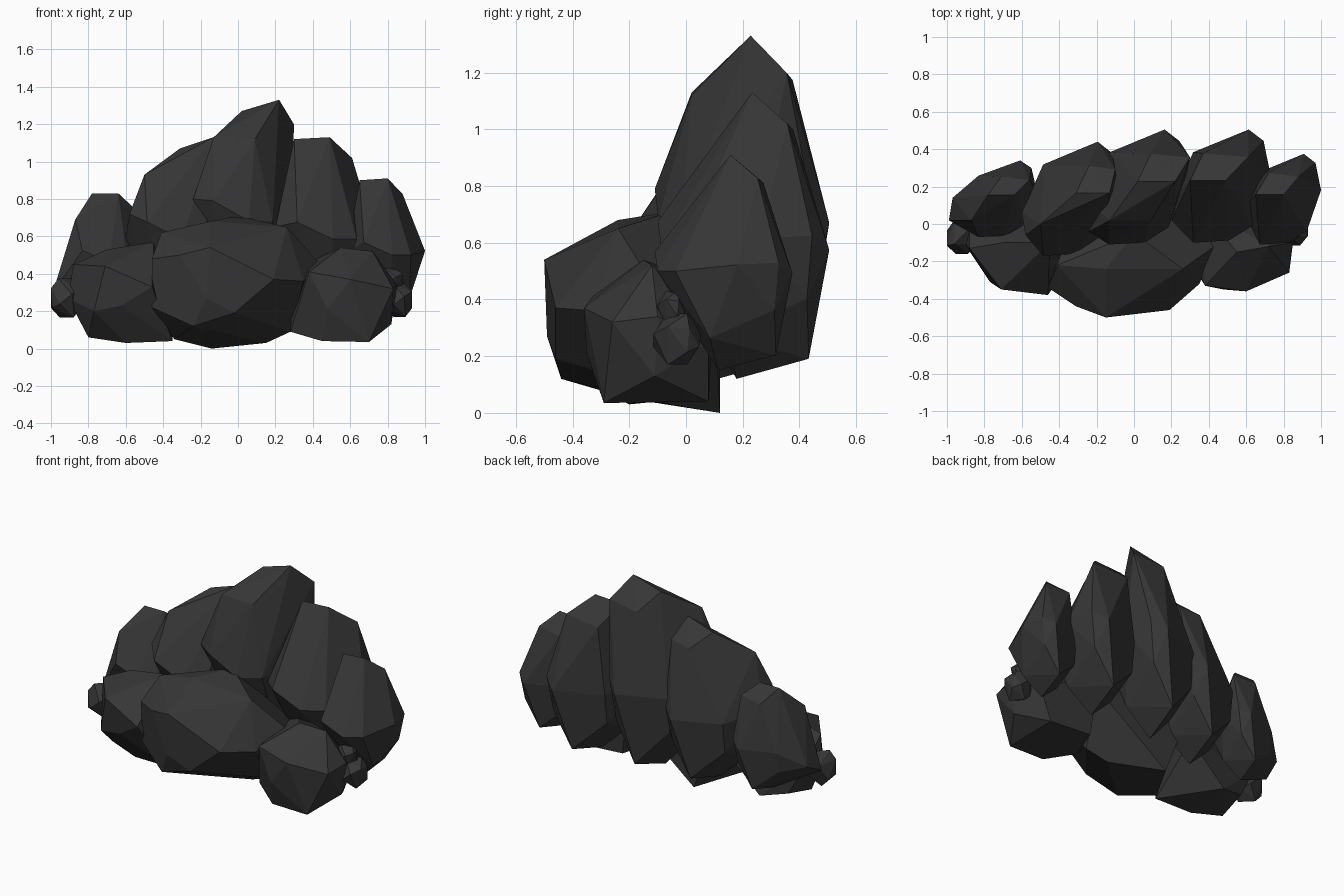
import bpy, bmesh
from mathutils import Vector

stone = bpy.data.materials.new("charcoal_stone")
stone.diffuse_color = (0.037, 0.037, 0.037, 1)


def hull(name, points):
    """Faceted flat-shaded rock: convex hull around a few corner points."""
    bm = bmesh.new()
    for p in points:
        bm.verts.new(p)
    res = bmesh.ops.convex_hull(bm, input=bm.verts[:])
    inner = [v for v in res["geom_interior"] if isinstance(v, bmesh.types.BMVert)]
    bmesh.ops.delete(bm, geom=inner, context='VERTS')
    bmesh.ops.dissolve_limit(bm, angle_limit=0.12, verts=bm.verts[:], edges=bm.edges[:])
    bmesh.ops.recalc_face_normals(bm, faces=bm.faces[:])
    me = bpy.data.meshes.new(name)
    bm.to_mesh(me)
    bm.free()
    me.materials.append(stone)
    ob = bpy.data.objects.new(name, me)
    bpy.context.collection.objects.link(ob)
    return ob


# Shared spire cross-sections inside a unit box: wide belly, wedge-shaped foot
BELLY = [(.78, 1, .45), (.22, .80, .45), (.93, .90, .50), (1, .60, .49),
         (.82, .15, .46), (.58, .02, .46), (.22, 0, .55), (0, .38, .48)]
FOOT = [(.52, .46, 0), (.60, .88, .07), (.80, .40, .15), (.86, .87, .28),
        (.20, .42, .16), (.22, .76, .26)]


def spire(name, x, y, z, cap, left_z, extra=()):
    """cap = x of the front-left, front-right and back-right crest corners."""
    w, d, h = x[1] - x[0], y[1] - y[0], z[1] - z[0]
    pts = [(x[0] + u * w, y[0] + v * d, z[0] + t * h) for u, v, t in BELLY + FOOT]
    yf, yb = y[0] + .55 * d, y[0] + .79 * d
    pts += [(cap[0], yf, left_z), (cap[1], yf, z[1]),
            (cap[0] + .07, yb, z[1] - .13 * h), (cap[2], yb - .02, z[1] - .11 * h)]
    return hull(name, pts + list(extra))


# Back row of leaning spires, left to right
spire("spire_far_left", (-.92, -.52), (-.07, .34), (.15, .83), (-.78, -.64, -.56), .83,
      [(-.99, .02, .30), (-.97, .14, .36), (-.87, .02, .69)])
spire("spire_left", (-.60, -.08), (-.17, .44), (.12, 1.13), (-.31, -.13, -.10), 1.07,
      [(-.50, .0, .93), (-.58, -.06, .72)])
spire("spire_centre", (-.25, .28), (-.11, .505), (.13, 1.33), (.02, .22, .30), 1.27,
      [(-.13, .02, 1.13), (.09, .02, 1.12), (-.24, -.04, .80)])
spire("spire_right", (.20, .73), (-.10, .505), (.12, 1.13), (.30, .49, .61), 1.12,
      [(.20, .02, .65)])
spire("spire_far_right", (.58, 1.0), (-.11, .375), (.15, .91), (.65, .80, .88), .90)

# Front boulders
hull("boulder_centre", [
    (-.15, -.50, .54), (-.31, -.44, .50), (.19, -.46, .37), (-.17, -.49, .27),
    (-.02, -.46, .19), (-.24, -.44, .12), (-.41, -.22, .62), (-.15, -.24, .68),
    (0, -.05, .71), (.26, -.24, .65), (.43, -.12, .46), (.35, -.32, .36),
    (-.46, -.34, .48), (-.46, -.33, .22), (-.34, -.20, .05), (.15, -.06, .03),
    (.28, -.10, .09), (-.14, .12, 0), (.36, .10, .38), (-.30, .12, .40)])
hull("boulder_left", [
    (-.88, -.13, .45), (-.71, -.35, .44), (-.46, -.38, .33), (-.91, -.10, .27),
    (-.77, -.31, .20), (-.62, -.34, .23), (-.70, -.10, .53), (-.45, -.10, .57),
    (-.80, -.15, .06), (-.60, -.20, .03), (-.35, -.22, .04), (-.60, .10, .06),
    (-.77, .05, .10), (-.88, .03, .30), (-.35, .10, .30)])
hull("boulder_right", [
    (.38, -.33, .41), (.60, -.36, .37), (.83, -.26, .32), (.55, -.15, .54),
    (.72, -.12, .52), (.85, -.10, .34), (.82, -.11, .13), (.70, -.29, .035),
    (.28, -.18, .09), (.45, -.29, .04), (.48, -.35, .21), (.29, -.15, .28),
    (.70, .08, .04), (.40, .08, .06), (.78, .08, .25), (.35, .10, .45)])

# Small pebbles wedged at both ends
CHIP = [(-1, -.5, .5), (-1, .4, -.5), (-.9, -.6, -.5), (1, -.4, .5), (1, .4, -.5), (.9, .5, .4),
        (-.4, -1, -.3), (.4, -1, .2), (-.5, 1, .4), (.5, .9, -.3), (-.5, -.4, 1),
        (.4, .4, 1), (-.4, .4, -1), (.5, -.4, -1)]
for name, c, r in [("pebble_left", (-.92, -.07, .27), (.08, .09, .105)),
                   ("pebble_right", (.86, -.03, .26), (.07, .085, .09)),
                   ("pebble_right_upper", (.82, -.05, .37), (.06, .05, .06))]:
    hull(name, [Vector(c) + Vector(a * b for a, b in zip(p, r)) for p in CHIP])
